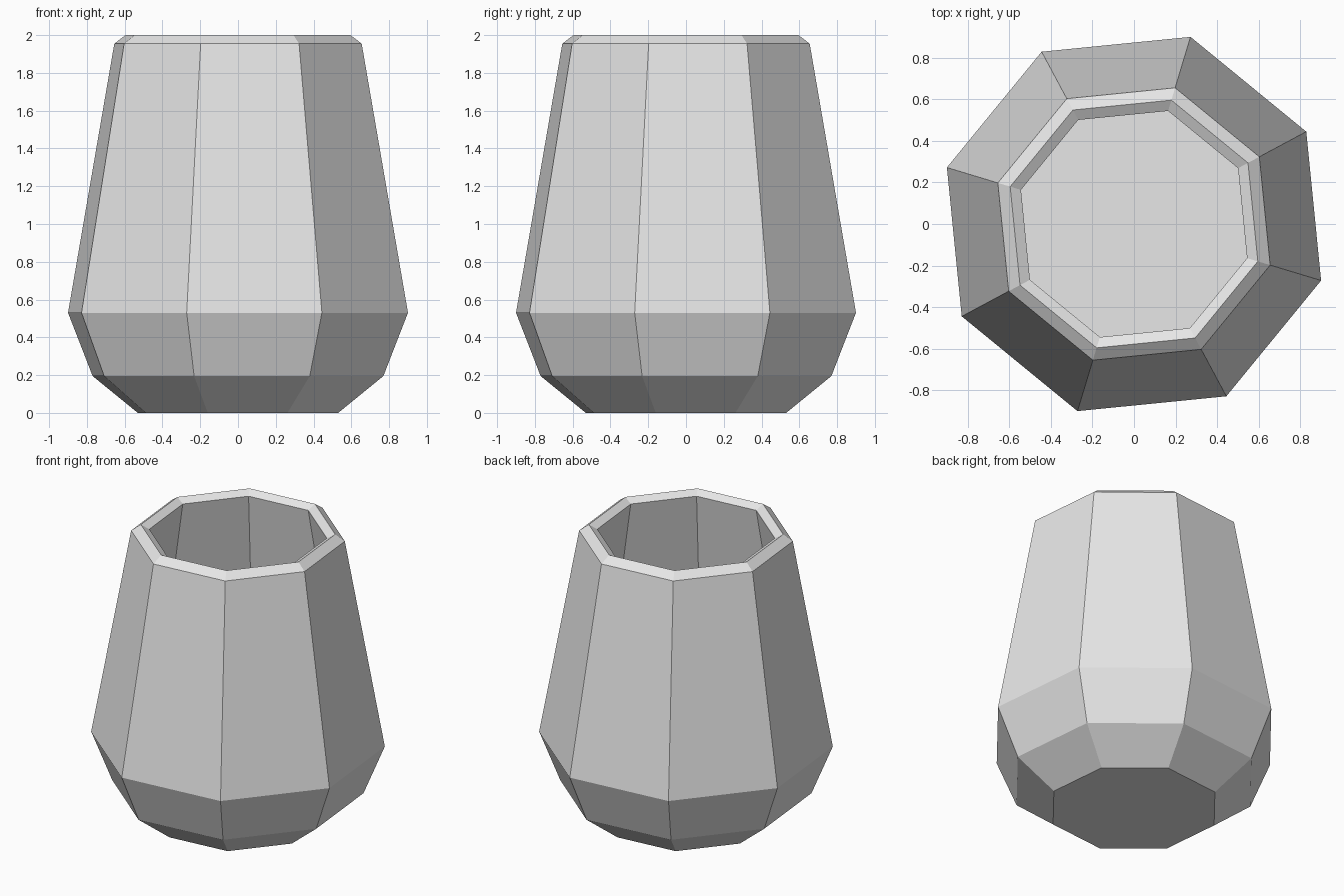
import bpy
import bmesh
from math import cos, sin, radians

cube = bpy.data.objects.get("Cube")
if cube:
    bpy.data.objects.remove(cube, do_unlink=True)

SIDES = 8
TWIST = radians(28.2)

# Wall profile (radius, height): outer foot, up over the rim, down to the inner floor
PROFILE = [
    (0.554, 0.0), (0.804, 0.195), (0.94, 0.53), (0.684, 1.955),
    (0.622, 2.0), (0.568, 1.97), (0.82, 0.56), (0.69, 0.2),
]


def flat_material(name, color):
    mat = bpy.data.materials.new(name)
    mat.use_nodes = True
    mat.diffuse_color = color
    mat.node_tree.nodes["Principled BSDF"].inputs["Base Color"].default_value = color
    return mat


def lathe(name, profile, mat):
    """Revolve a profile into a faceted solid, capping both ends."""
    bm = bmesh.new()
    rings = []
    for radius, height in profile:
        angles = [TWIST + radians(360 / SIDES * i) for i in range(SIDES)]
        rings.append([bm.verts.new((radius * cos(a), radius * sin(a), height))
                      for a in angles])
    for low, high in zip(rings, rings[1:]):
        for i in range(SIDES):
            j = (i + 1) % SIDES
            bm.faces.new((low[i], low[j], high[j], high[i]))
    bm.faces.new(rings[0][::-1])
    bm.faces.new(rings[-1])
    bmesh.ops.recalc_face_normals(bm, faces=bm.faces)
    mesh = bpy.data.meshes.new(name)
    bm.to_mesh(mesh)
    bm.free()
    mesh.materials.append(mat)
    obj = bpy.data.objects.new(name, mesh)
    bpy.context.collection.objects.link(obj)
    return obj


# Hollow eight-sided pot
lathe("pot", PROFILE, flat_material("light_grey", (0.8, 0.8, 0.8, 1.0)))
